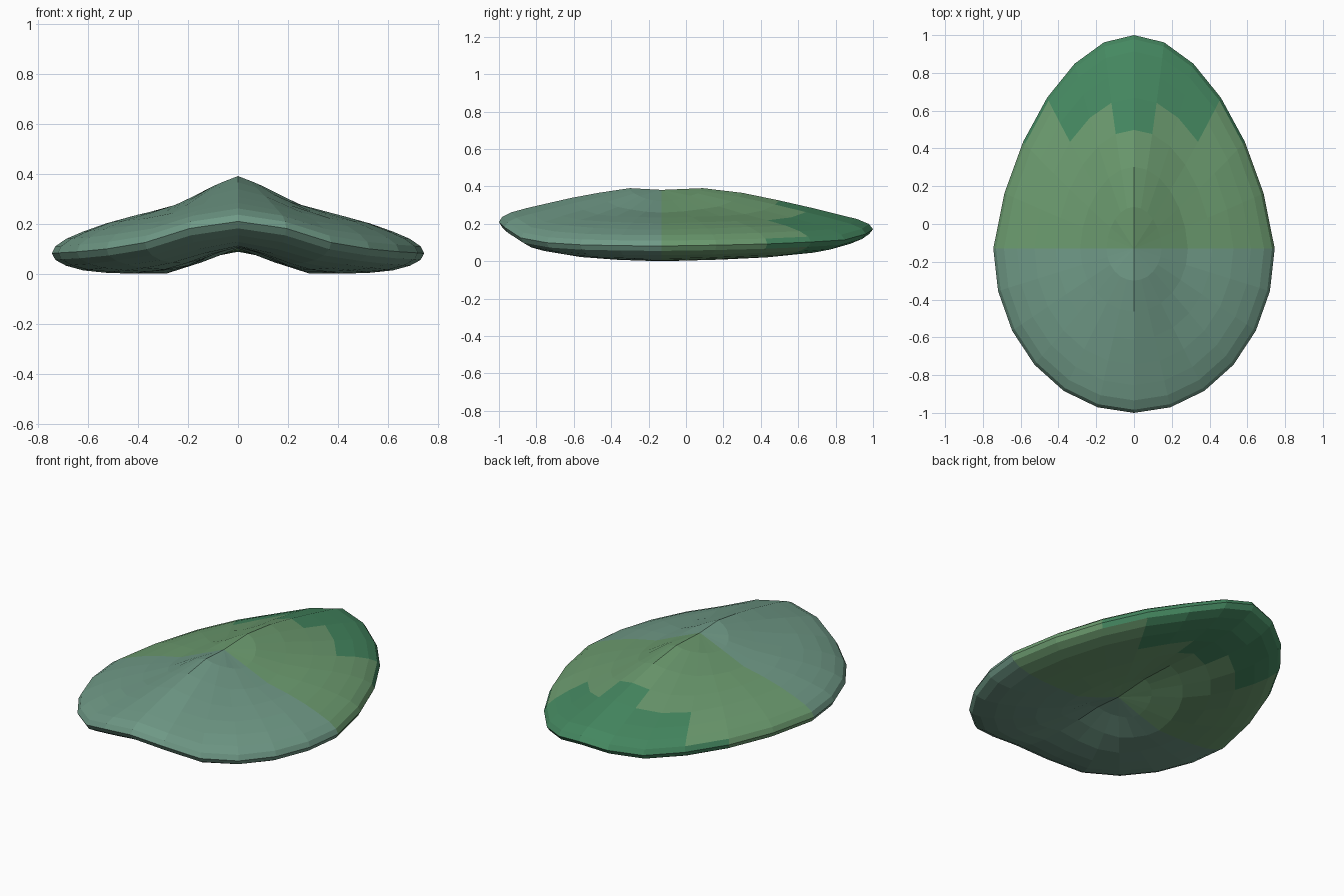
import bpy, bmesh

if "Cube" in bpy.data.objects:
    bpy.data.objects.remove(bpy.data.objects["Cube"])


def interp(points, v):
    """Piecewise linear lookup through (position, value) pairs."""
    for (a, fa), (b, fb) in zip(points, points[1:]):
        if v <= b:
            t = max(0.0, (v - a) / (b - a))
            return fa + (fb - fa) * t
    return points[-1][1]


# Height of the middle surface along the centre ridge, from front to back
RIDGE = [(-1, .218), (-.8, .213), (-.6, .232), (-.3, .262), (-.13, .25), (.09, .262),
         (.3, .245), (.6, .203), (.8, .182), (1, .18)]
# Fall-off from the ridge to the sides, at the middle and at the front tip
FALL_MID = [(0, 1), (.1, .78), (.2, .46), (.3, .28), (.45, .2), (.6, .07), (.745, 0)]
FALL_TIP = [(0, 1), (.18, .84), (.35, .42), (.51, .16), (.64, .04), (.745, 0)]
CENTRE_Y = -.13
HALF_THICKNESS = .14

# Flattened low-poly sphere, reshaped into a folded egg outline
bm = bmesh.new()
bmesh.ops.create_uvsphere(bm, u_segments=24, v_segments=16, radius=1)
for v in bm.verts:
    x, y, h = v.co
    back = max(y, 0)
    px = x * .745 * (1 - .18 * back)
    py = CENTRE_Y + y * (1.13 if y > 0 else .87)
    w = y * y * (.5 if y > 0 else 1)
    fall = interp(FALL_MID, abs(px)) * (1 - w) + interp(FALL_TIP, abs(px)) * w
    mid = .09 + (interp(RIDGE, py) - .09) * fall
    v.co = (px, py, mid + HALF_THICKNESS * h)

# Stand on the ground
low = min(v.co.z for v in bm.verts)
for v in bm.verts:
    v.co.z -= low

# Three colour zones: front half, rear half, dark rear tip
for f in bm.faces:
    c = f.calc_center_median()
    f.material_index = 0 if c.y < CENTRE_Y else (1 if c.y < .53 else 2)
    f.smooth = False

mesh = bpy.data.meshes.new("leaf_shell")
bm.to_mesh(mesh)
bm.free()
for name, colour in (("teal_green", (.16, .32, .24, 1)),
                     ("leaf_green", (.15, .33, .16, 1)),
                     ("dark_green", (.06, .25, .12, 1))):
    mat = bpy.data.materials.new(name)
    mat.diffuse_color = colour
    mat.use_nodes = True
    mat.node_tree.nodes["Principled BSDF"].inputs["Base Color"].default_value = mat.diffuse_color
    mesh.materials.append(mat)
obj = bpy.data.objects.new("leaf_shell", mesh)
bpy.context.collection.objects.link(obj)
